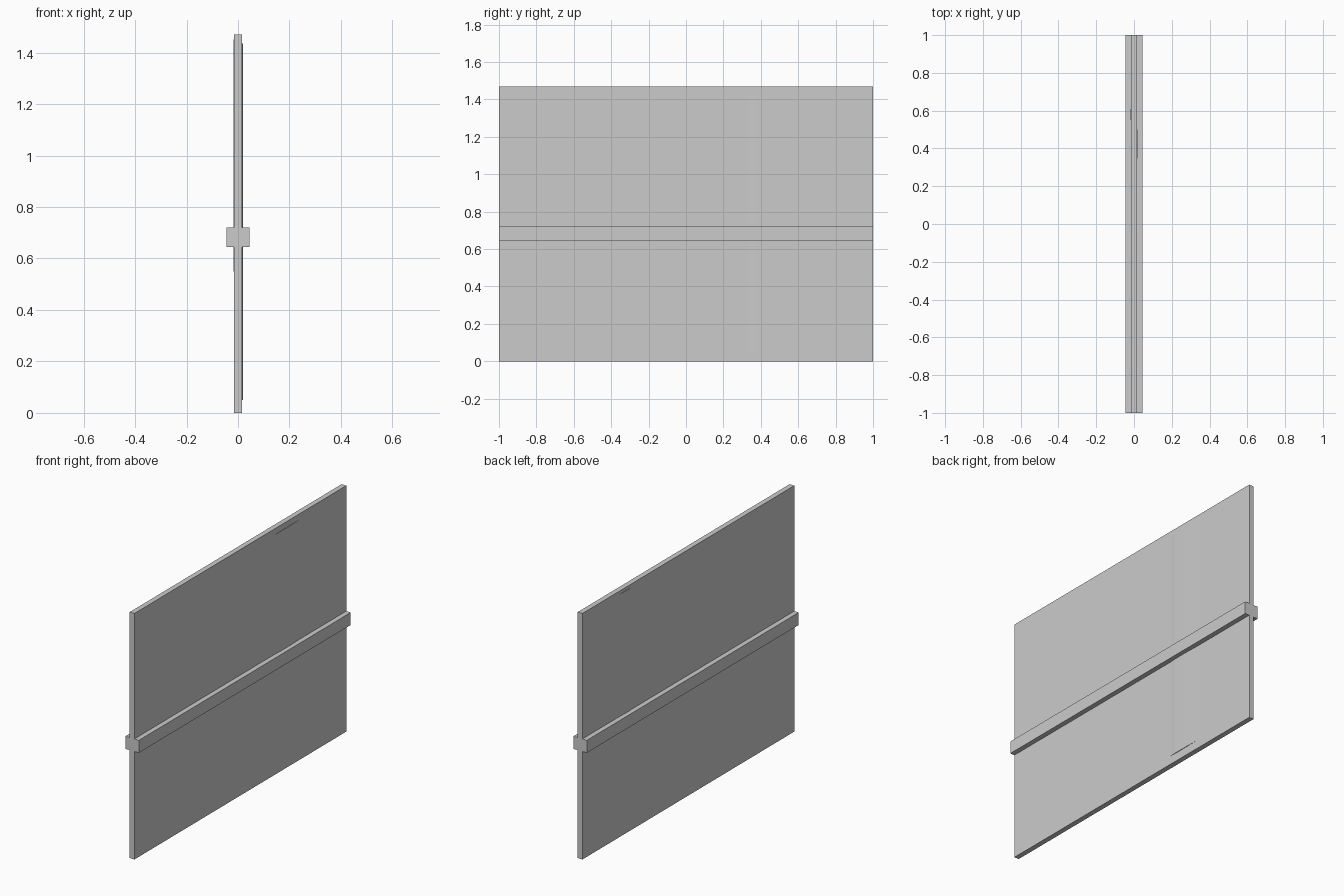
import bpy, bmesh

if "Cube" in bpy.data.objects:
    bpy.data.objects.remove(bpy.data.objects["Cube"])


def extrude_profile(name, pts, z0, z1):
    """Vertical prism from a plan outline of (x, y) points."""
    bm = bmesh.new()
    face = bm.faces.new([bm.verts.new((x, y, z0)) for x, y in pts])
    top = bmesh.ops.extrude_face_region(bm, geom=[face])["geom"]
    for v in top:
        if isinstance(v, bmesh.types.BMVert):
            v.co.z = z1
    bmesh.ops.recalc_face_normals(bm, faces=bm.faces[:])
    mesh = bpy.data.meshes.new(name)
    bm.to_mesh(mesh)
    bm.free()
    obj = bpy.data.objects.new(name, mesh)
    bpy.context.collection.objects.link(obj)
    return obj


def box(name, hx, hy, z0, z1):
    return extrude_profile(name, [(-hx, -hy), (hx, -hy), (hx, hy), (-hx, hy)], z0, z1)


T = 0.0155  # half thickness of the wall

# Wall sheet
box("wall_panel", T, 1.0, 0.0, 1.47)

# Horizontal rail wrapping both faces
box("rail", 0.045, 1.0, 0.645, 0.72)

# Very shallow swellings on either face of the wall
extrude_profile("right_swelling",
                [(T - 0.004, 0.335), (T + 0.001, 0.335), (T + 0.003, 0.37),
                 (T + 0.003, 0.45), (T - 0.004, 0.72)], 0.05, 1.435)
extrude_profile("left_swelling",
                [(-T + 0.004, 0.55), (-T - 0.002, 0.55),
                 (-T - 0.002, 0.60), (-T + 0.004, 0.80)], 0.55, 1.45)
